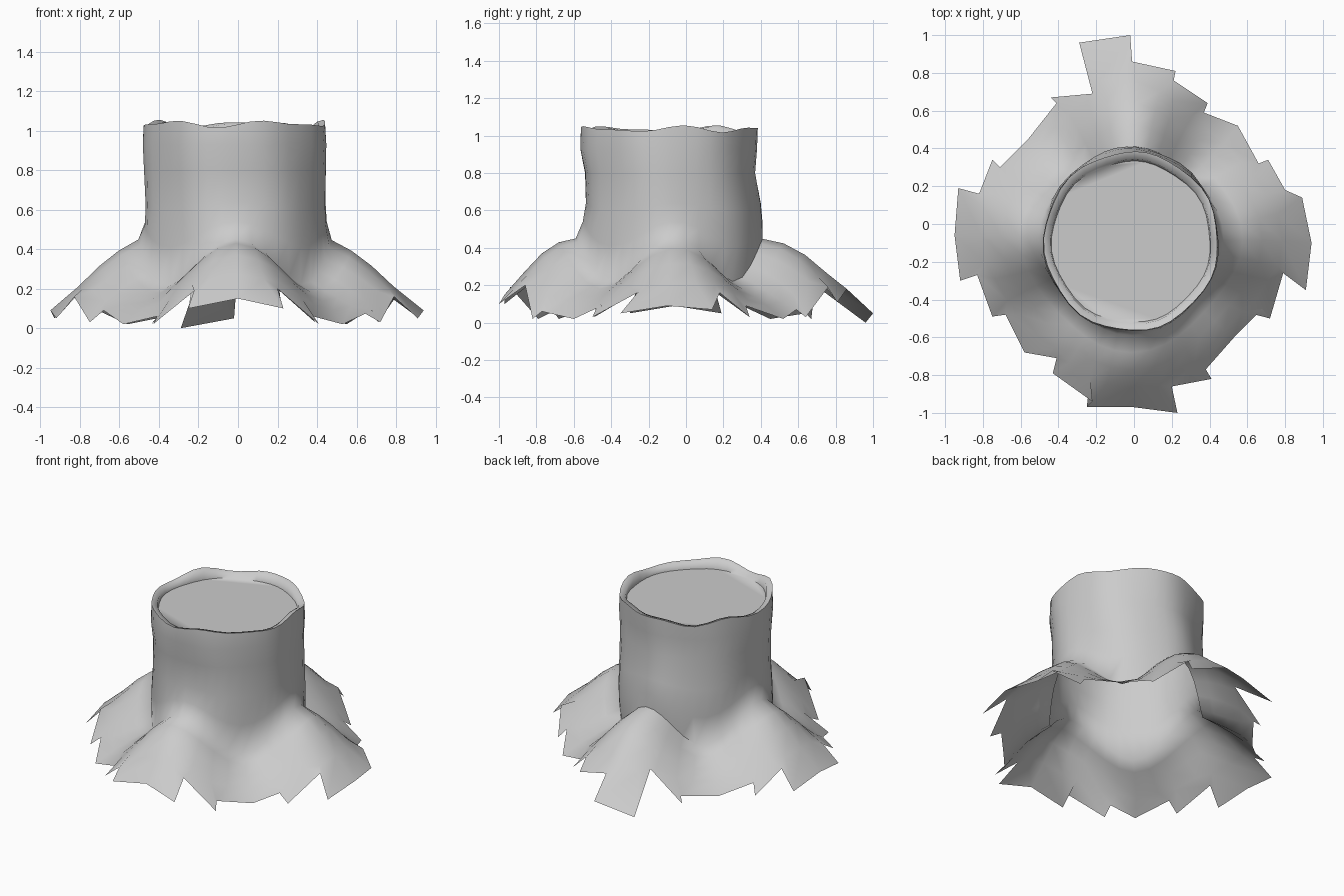
import bpy, bmesh
from math import sin, cos, atan2

if "Cube" in bpy.data.objects:
    bpy.data.objects.remove(bpy.data.objects["Cube"])

# Ragged root edge, counter-clockwise: x, y, z
EDGE = [
    (.94, -.10, .09), (.89, .14, .07), (.80, .18, .16), (.71, .34, .03), (.66, .32, .09),
    (.55, .52, .02), (.37, .59, .07), (.39, .64, .03), (.21, .76, .19), (.22, .81, .11),
    (-.01, .86, .18), (-.02, 1.0, .05), (-.29, .96, .0), (-.22, .69, .20), (-.44, .67, .02),
    (-.41, .64, .05), (-.56, .45, .02), (-.71, .30, .09), (-.75, .34, .03), (-.82, .16, .16),
    (-.93, .19, .05), (-.95, -.06, .09), (-.92, -.30, .05), (-.83, -.27, .16), (-.75, -.49, .03),
    (-.68, -.48, .09), (-.58, -.68, .02), (-.41, -.71, .06), (-.43, -.79, .02), (-.22, -.94, .19),
    (-.25, -.97, .10), (0, -.97, .15), (.23, -1.0, .10), (.20, -.86, .20), (.41, -.82, .02),
    (.38, -.77, .06), (.53, -.60, .02), (.68, -.45, .09), (.72, -.50, .03), (.79, -.26, .16),
    (.91, -.35, .05)]
N = len(EDGE)
CX, CY = -.015, -.09


def smooth(ring, times):
    for _ in range(times):
        ring = [tuple((ring[i - 1][k] + 2 * ring[i][k] + ring[(i + 1) % N][k]) / 4
                      for k in range(3)) for i in range(N)]
    return ring


soft = smooth(EDGE, 4)
angles = [atan2(y - CY, x - CX) for x, y, z in soft]
# 1 on the four root ridges, 0 in the diagonal valleys
lobe = [.5 + .5 * cos(4 * atan2(y + .03, x)) for x, y, z in soft]


def trunk_ring(z, rx, front, back, wave=0, dip=0):
    ring = []
    for a, l in zip(angles, lobe):
        ry = back if sin(a) > 0 else front
        w = .013 * sin(5 * a + 1) + .008 * sin(8 * a)
        k = 1 + .012 * sin(7 * a + z * 4)
        ring.append((CX + rx * k * cos(a), CY + ry * k * sin(a), z + w * wave - dip * (1 - l)))
    return ring


def make_object(name, rings, cap=False):
    bm = bmesh.new()
    rows = [[bm.verts.new(p) for p in r] for r in rings]
    for lo, hi in zip(rows, rows[1:]):
        for i in range(N):
            j = (i + 1) % N
            bm.faces.new((lo[i], lo[j], hi[j], hi[i]))
    if cap:
        bm.faces.new(rows[-1])
    me = bpy.data.meshes.new(name)
    bm.to_mesh(me)
    bm.free()
    ob = bpy.data.objects.new(name, me)
    bpy.context.collection.objects.link(ob)
    bpy.context.view_layer.objects.active = ob
    ob.select_set(True)
    bpy.ops.object.shade_smooth_by_angle(angle=1.2)
    ob.select_set(False)


# Base of the trunk, where the roots begin: high on ridges, low in valleys
base = []
for a, l in zip(angles, lobe):
    r = .46 + .03 * l
    base.append((CX + r * cos(a), CY + (r + .01) * sin(a), .22 + .23 * l))


# Root skirt rings: convex along ridges, flat in valleys
def skirt_ring(t):
    ring = []
    for b, s, e, l in zip(base, soft, EDGE, lobe):
        w = .4 * t * t
        s = [s[k] * (1 - w) + e[k] * w for k in range(3)]
        front_back = abs(s[1]) / (abs(s[0]) + abs(s[1]))
        bulge = 4 * t * (1 - t) * (.045 + .035 * front_back) * l
        ring.append((b[0] + (s[0] - b[0]) * t, b[1] + (s[1] - b[1]) * t,
                     b[2] + (s[2] - b[2]) * t + bulge))
    return ring


# Bark shell: roots flowing up into the hollow trunk
shell = [EDGE] + [skirt_ring(t) for t in (.75, .5, .25)] + [base]
shell += [trunk_ring(.54, .46, .465, .495, dip=.13), trunk_ring(.64, .455, .45, .485, dip=.05),
          trunk_ring(.80, .46, .455, .455), trunk_ring(.93, .465, .48, .465),
          trunk_ring(1.035, .46, .475, .47, 1)]
make_object("bark_and_roots", shell)

# Rim of bark and the recessed cut face
make_object("cut_top", [trunk_ring(1.035, .46, .475, .47, 1),
                        trunk_ring(1.025, .425, .44, .43, 1),
                        trunk_ring(.99, .42, .43, .42)], cap=True)
